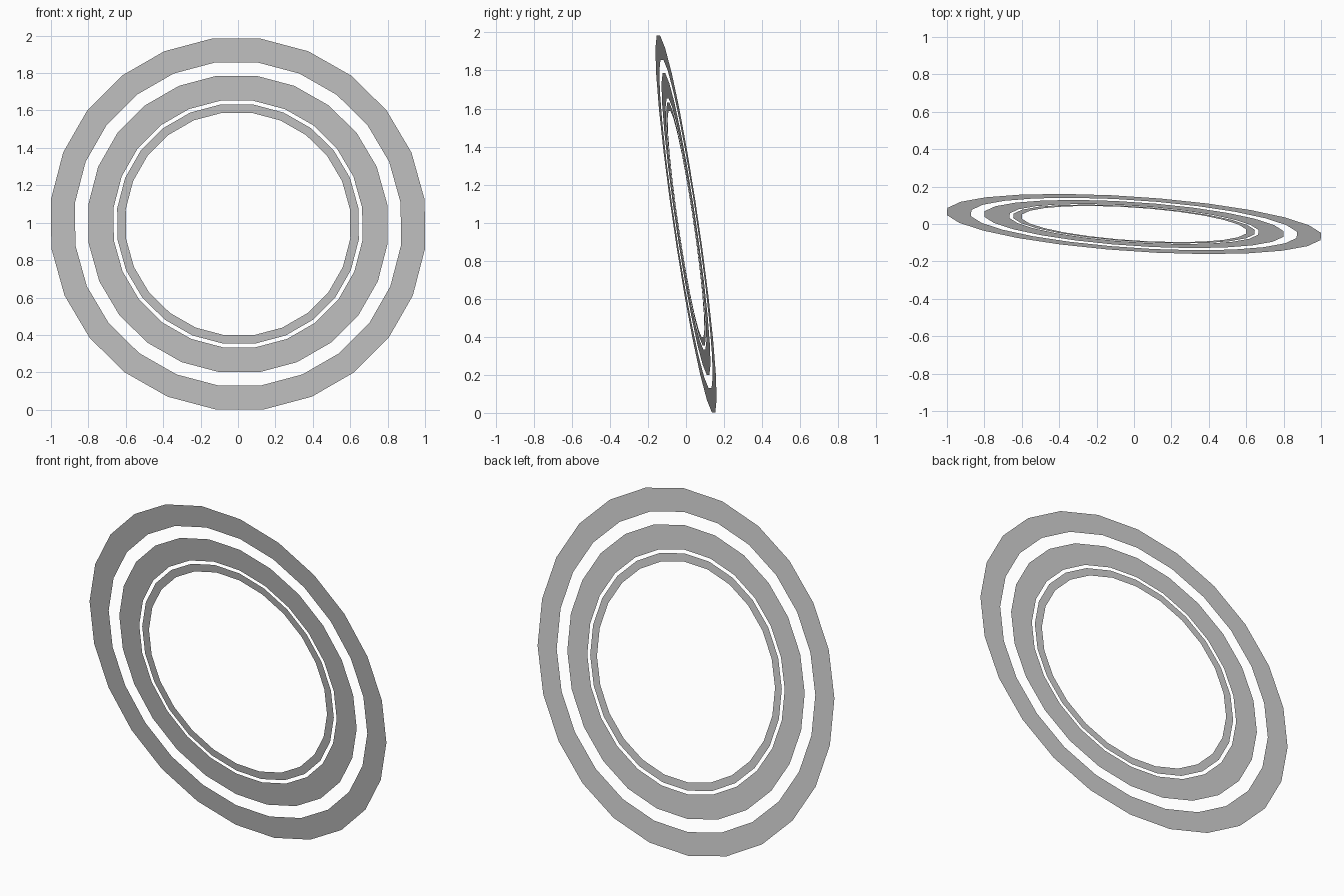
import bpy, bmesh, math
from mathutils import Vector

if "Cube" in bpy.data.objects:
    bpy.data.objects.remove(bpy.data.objects["Cube"])

SIDES = 24
CENTRE = Vector((0, 0, 0.993))

# Tilted plane shared by all the rings
normal = Vector((0.067, 1, 0.147)).normalized()
across = Vector((1, -0.067, 0)).normalized()
upward = across.cross(normal)


def flat_ring(name, outer, inner):
    """Flat polygonal band lying in the tilted plane."""
    bm = bmesh.new()
    loops = []
    for r in (outer, inner):
        loop = []
        for i in range(SIDES):
            a = (i + 0.5) * math.tau / SIDES
            loop.append(bm.verts.new(CENTRE + r * (math.cos(a) * across + math.sin(a) * upward)))
        loops.append(loop)
    out, inn = loops
    for i in range(SIDES):
        j = (i + 1) % SIDES
        bm.faces.new((out[i], out[j], inn[j], inn[i]))
    mesh = bpy.data.meshes.new(name)
    bm.to_mesh(mesh)
    bm.free()
    obj = bpy.data.objects.new(name, mesh)
    bpy.context.collection.objects.link(obj)


# Three concentric bands
flat_ring("outer_ring", 1.01, 0.88)
flat_ring("middle_ring", 0.808, 0.672)
flat_ring("inner_ring", 0.652, 0.606)
